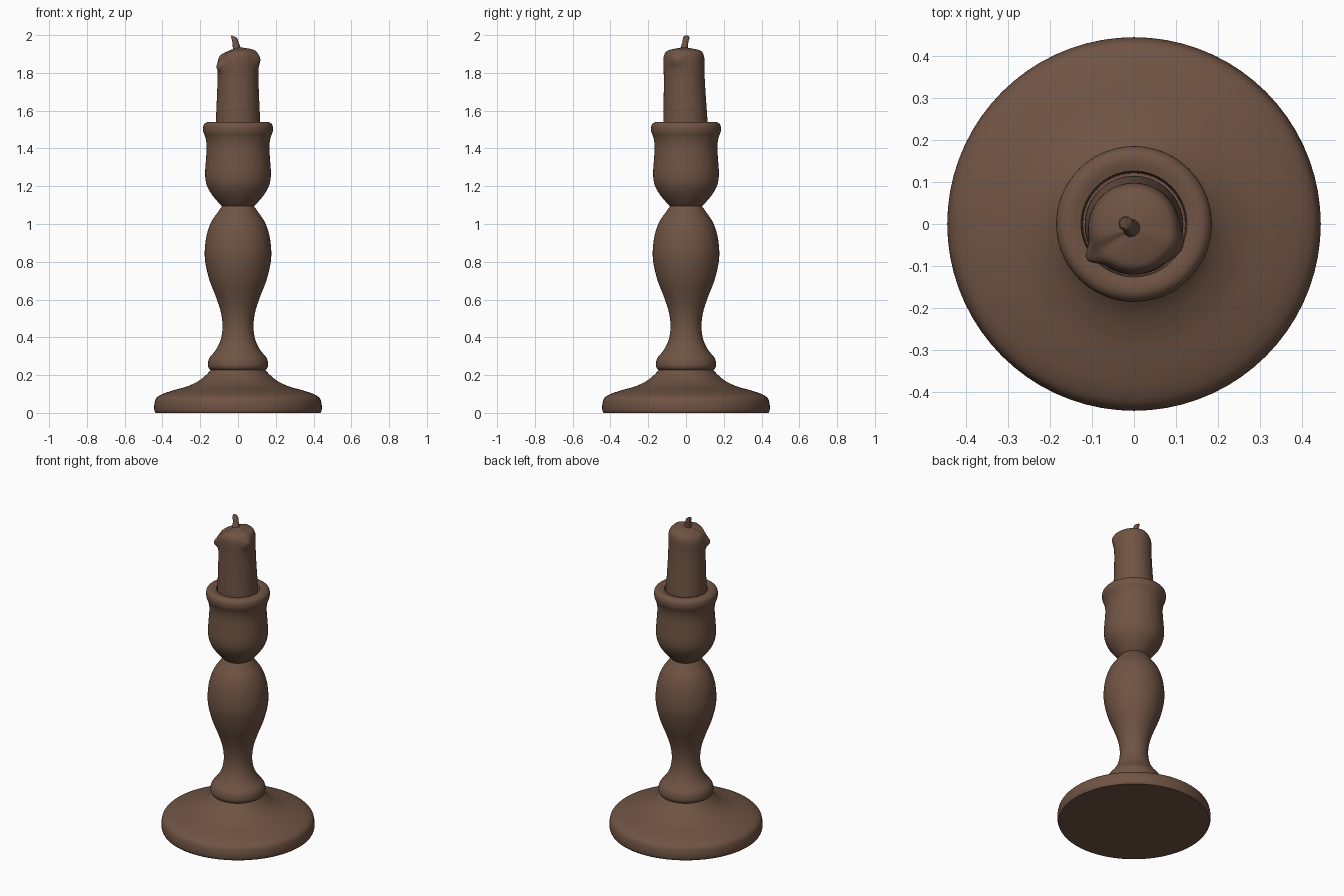
import bpy, bmesh, math
from mathutils import Vector

if "Cube" in bpy.data.objects:
    bpy.data.objects.remove(bpy.data.objects["Cube"])

brown = bpy.data.materials.new("dark_brown_wood")
brown.diffuse_color = (0.16, 0.088, 0.057, 1)
brown.use_nodes = True
brown.node_tree.nodes["Principled BSDF"].inputs["Base Color"].default_value = brown.diffuse_color
SEG = 72


def spline(pts, n=4):
    """Catmull-Rom smoothing of a (radius, height) profile."""
    p = [Vector(q) for q in pts]
    p = [p[0]] + p + [p[-1]]
    out = []
    for i in range(1, len(p) - 2):
        a, b, c, d = p[i - 1:i + 3]
        for k in range(n):
            t = k / n
            out.append(0.5 * (2 * b + (c - a) * t + (2 * a - 5 * b + 4 * c - d) * t * t
                              + (3 * b - a - 3 * c + d) * t ** 3))
    return out + [p[-1]]


def lathe(name, prof, warp=lambda r, z, a: (r, z), shift=lambda z: (0, 0), seg=SEG, angle=45):
    """Spin a profile about z, cap both ends; warp and shift bend the rings."""
    bm = bmesh.new()
    rings = []
    for r0, z0 in prof:
        ring = []
        for i in range(seg):
            a = 2 * math.pi * i / seg
            r, z = warp(r0, z0, a)
            sx, sy = shift(z0)
            ring.append(bm.verts.new((r * math.cos(a) + sx, r * math.sin(a) + sy, z)))
        rings.append(ring)
    for lo, hi in zip(rings, rings[1:]):
        for i in range(seg):
            j = (i + 1) % seg
            bm.faces.new((lo[i], lo[j], hi[j], hi[i]))
    bm.faces.new(rings[0][::-1])
    bm.faces.new(rings[-1])
    bmesh.ops.recalc_face_normals(bm, faces=bm.faces)
    me = bpy.data.meshes.new(name)
    bm.to_mesh(me)
    bm.free()
    me.materials.append(brown)
    ob = bpy.data.objects.new(name, me)
    bpy.context.collection.objects.link(ob)
    bpy.ops.object.select_all(action='DESELECT')
    ob.select_set(True)
    bpy.context.view_layer.objects.active = ob
    bpy.ops.object.shade_smooth_by_angle(angle=math.radians(angle))
    return ob


# Flared round foot
lathe("foot", spline([(0.437, 0), (0.443, 0.015), (0.443, 0.045), (0.433, 0.078), (0.40, 0.10),
                      (0.34, 0.12), (0.27, 0.14), (0.21, 0.168), (0.17, 0.20), (0.142, 0.23)]))

# Turned stem: bead, waist and bulb
lathe("stem", spline([(0.142, 0.226), (0.154, 0.235), (0.16, 0.255), (0.152, 0.29), (0.12, 0.33),
                      (0.094, 0.38), (0.082, 0.45), (0.09, 0.53), (0.115, 0.61), (0.15, 0.70),
                      (0.172, 0.79), (0.176, 0.86), (0.166, 0.94), (0.142, 1.01), (0.105, 1.065),
                      (0.084, 1.095)]))

# Candle cup with rolled lip and socket
outer = spline([(0.08, 1.09), (0.105, 1.115), (0.145, 1.165), (0.168, 1.215), (0.174, 1.27),
                (0.169, 1.35), (0.166, 1.41), (0.172, 1.455), (0.184, 1.49), (0.183, 1.52),
                (0.17, 1.536), (0.15, 1.54), (0.126, 1.535)])
lathe("cup", outer + [(0.123, 1.52), (0.121, 1.44)])


def melt(r, z, a):
    """Wax drips near the rim and a sloped, slightly uneven top."""
    def bump(deg, width):
        d = (a - math.radians(deg) + math.pi) % (2 * math.pi) - math.pi
        return math.exp(-(d / width) ** 2)
    rim = min(1, r / 0.1)
    f = math.exp(-((z - 1.865) / 0.035) ** 2) * rim
    left, right = bump(213, 0.2), bump(338, 0.3)
    x = r * math.cos(a)
    if z > 1.75:
        z += min(1, (z - 1.75) / 0.12) * (0.22 * min(x, 0) - 0.015 * left * rim + 0.005 * right * rim)
    return r + f * (0.026 * left + 0.016 * right), z


# Melted candle
lathe("candle", spline([(0.117, 1.43), (0.117, 1.54), (0.113, 1.64), (0.109, 1.74), (0.108, 1.81),
                        (0.109, 1.86), (0.106, 1.89), (0.095, 1.912), (0.075, 1.922),
                        (0.04, 1.93), (0.012, 1.934)]),
      warp=melt, shift=lambda z: (0, -0.003 - 0.008 * min(1, max(0, (z - 1.54) / 0.3))), angle=60)

# Bent wick
lathe("wick", [(0.024, 1.915), (0.02, 1.94), (0.016, 1.965), (0.018, 1.985), (0.013, 1.993)],
      warp=lambda r, z, a: (r, z - 0.4 * r * math.cos(a) * (z > 1.98)),
      shift=lambda z: (-0.003 - 0.25 * (z - 1.92), -0.012 + 0.2 * (z - 1.92)), seg=10)
